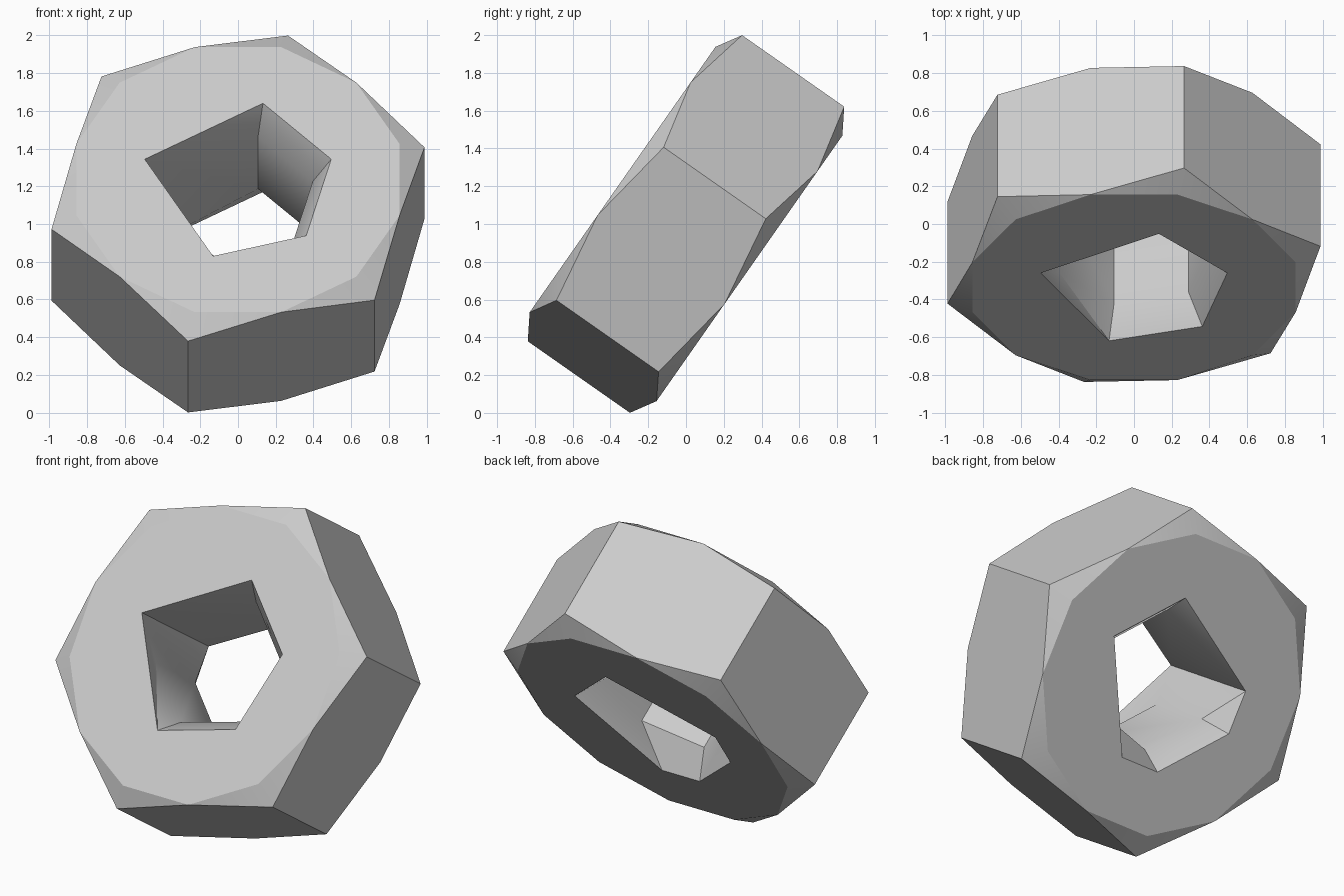
import bpy, bmesh
from math import cos, sin, radians
from mathutils import Matrix

cube = bpy.data.objects.get("Cube")
if cube:
    bpy.data.objects.remove(cube, do_unlink=True)

CORNER, FLAT, MOUTH, BORE = 1.024, 0.888, 0.512, 0.41   # radii
FACE, SHOULDER, THROAT = 0.41, 0.33, 0.24               # half thicknesses

bm = bmesh.new()
cache = {}


def vert(radius, angle, height):
    """Shared vertex at a polar position around the nut's axis."""
    key = (radius, angle % 360, height)
    if key not in cache:
        a = radians(angle)
        cache[key] = bm.verts.new((radius * cos(a), radius * sin(a), height))
    return cache[key]


def face(*verts):
    return bm.faces.new(verts)


def loop_edges(verts):
    edges = []
    for a, b in zip(verts, verts[1:] + verts[:1]):
        edges.append(bm.edges.get((a, b)) or bm.edges.new((a, b)))
    return edges


def front(a): return vert(MOUTH, a, FACE)
def back(a): return vert(MOUTH, a, -FACE)
def inner_front(a): return vert(BORE, a, THROAT)
def inner_back(a): return vert(BORE, a, -THROAT)


# Six sides, with chamfers cutting each corner
for a in range(15, 375, 60):
    b, m = a + 60, a + 30
    face(vert(CORNER, a, -SHOULDER), vert(FLAT, m, -FACE), vert(CORNER, b, -SHOULDER),
         vert(CORNER, b, SHOULDER), vert(FLAT, m, FACE), vert(CORNER, a, SHOULDER))
    for s in (1, -1):
        for side in (a - 30, a + 30):
            face(vert(CORNER, a, s * SHOULDER), vert(FLAT, side, s * FACE),
                 vert(FLAT, a, s * FACE))

# Bore walls
bore = [75, 15, 315, 255, 195]
for a, b in zip(bore, bore[1:]):
    face(inner_front(a), inner_front(b), inner_back(b), inner_back(a))
for a in (75, 195):
    face(front(165), inner_front(a), inner_back(a), back(165))

# Flared front mouth
for a, b in zip(bore[:3], bore[1:4]):
    face(front(a), front(b), inner_front(b), inner_front(a))
face(front(255), inner_front(255), inner_front(195))
face(front(255), inner_front(195), front(165))
face(front(165), front(75), inner_front(75))

# Flared back mouth
back_rim = [75, 15, 285, 255, 195]
for i in range(4):
    face(back(back_rim[i]), back(back_rim[i + 1]),
         inner_back(bore[i + 1]), inner_back(bore[i]))
face(back(165), back(195), inner_back(195))
face(back(165), back(75), inner_back(75))

# Flat faces around the hole
for rim, height in (([75, 15, 315, 255, 165], FACE), (back_rim + [165], -FACE)):
    outer = [vert(FLAT, a, height) for a in range(15, 375, 30)]
    hole = [vert(MOUTH, a, height) for a in rim]
    bmesh.ops.triangle_fill(bm, use_beauty=True, edges=loop_edges(outer) + loop_edges(hole))

bmesh.ops.recalc_face_normals(bm, faces=bm.faces[:])

# Tilt the nut so it leans back
bm.transform(Matrix.Translation((0, 0, 1)) @ Matrix.Rotation(radians(55), 4, "X"))
mesh = bpy.data.meshes.new("hex_nut")
bm.to_mesh(mesh)
bm.free()
nut = bpy.data.objects.new("hex_nut", mesh)
bpy.context.collection.objects.link(nut)

# Plain grey metal
grey = bpy.data.materials.new("light_grey")
grey.use_nodes = True
colour = (0.6, 0.6, 0.6, 1)
grey.diffuse_color = colour
grey.node_tree.nodes["Principled BSDF"].inputs["Base Color"].default_value = colour
mesh.materials.append(grey)

bpy.ops.object.select_all(action="DESELECT")
nut.select_set(True)
bpy.context.view_layer.objects.active = nut
bpy.ops.object.shade_smooth_by_angle(angle=radians(30))
